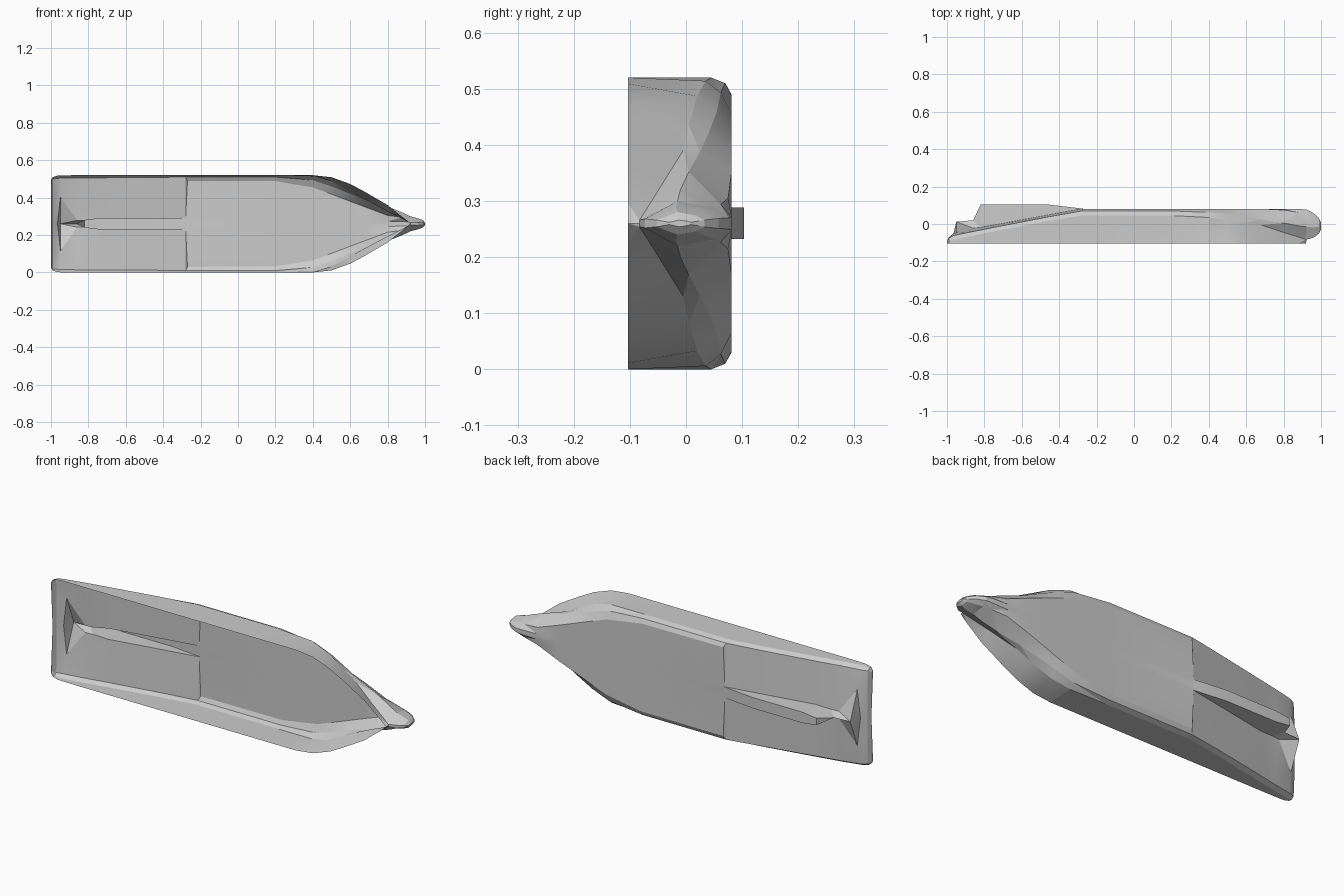
import bpy, bmesh

DECK = -0.103      # open rim of the hull, facing -y
CZ = 0.26          # centreline height

# Station: x, rim half-width, then (y, half-width) of side edge, bilge,
# bottom edge / skeg root, keel edge
STERN = [
    (-1.00, .235, (-.098, .235), (-.092, .230), (-.090, .150), (-.090, 0)),
    (-.990, .250, (-.088, .250), (-.075, .240), (-.070, .150), (-.070, 0)),
    (-.965, .258, (-.082, .257), (-.062, .243), (-.052, .150), (-.050, 0)),
    (-.950, .259, (-.080, .258), (-.058, .244), (-.046, .145), (.012, 0)),
    (-.860, .260, (-.062, .260), (-.040, .246), (-.022, .018), (.020, 0)),
    (-.820, .260, (-.054, .260), (-.032, .246), (-.018, .018), (.103, .018)),
    (-.740, .260, (-.038, .260), (-.016, .246), (-.004, .028), (.103, .028)),
    (-.450, .260, (.018, .260), (.040, .248), (.050, .028), (.103, .028)),
    (-.280, .260, (.045, .260), (.070, .250), (.081, .028), (.083, .028)),
]
BOW = [
    (-.270, .260, (.045, .260), (.070, .250), (.081, .230), (.081, .028)),
    (.200, .260, (.045, .260), (.070, .250), (.081, .228), (.081, .028)),
    (.400, .260, (.035, .254), (.062, .233), (.081, .195), (.081, .028)),
    (.500, .249, (.020, .227), (.055, .200), (.081, .158), (.081, .025)),
    (.600, .213, (.005, .175), (.040, .160), (.081, .120), (.081, .020)),
    (.680, .170, (-.005, .130), (.025, .128), (.081, .090), (.081, .018)),
    (.800, .100, (-.045, .066), (.005, .092), (.075, .045), (.081, .014)),
    (.880, .036, (-.070, .026), (-.010, .060), (.062, .034), (.081, .012)),
    (.920, .000, (-.083, .006), (-.015, .041), (.050, .028), (.077, .010)),
    (.922, .000, (-.083, .006), (-.015, .040), (.050, .028), (.077, .010)),
    (.960, .000, (-.073, .008), (-.018, .030), (.035, .022), (.058, .009)),
    (.988, .000, (-.052, .006), (-.015, .020), (.018, .014), (.033, .006)),
    (1.00, .000, (-.030, .002), (-.012, .006), (.002, .004), (.008, .002)),
]


def half_section(st):
    x, rim, *pts = st
    top = pts[0][0] if x > .921 else DECK      # bulb closes below the stem
    return [(x, y, w) for y, w in [(top, rim), *pts, (pts[-1][0], 0)]]


# Hull shell: loft each half, weld along the centreline
bm = bmesh.new()
for side in (1, -1):
    rows = [[bm.verts.new((x, y, CZ + side * w)) for x, y, w in half_section(s)]
            for s in STERN + BOW]
    for a, b in zip(rows, rows[1:]):
        for i in range(len(a) - 1):
            bm.faces.new((a[i], b[i], b[i + 1], a[i + 1]))
    bm.faces.new(rows[0])       # transom edge
    bm.faces.new(rows[-1])      # bulb tip
bmesh.ops.remove_doubles(bm, verts=bm.verts, dist=0.0005)
bmesh.ops.dissolve_degenerate(bm, edges=bm.edges, dist=0.0001)
bmesh.ops.triangulate(bm, faces=[f for f in bm.faces if len(f.verts) > 3])
bmesh.ops.recalc_face_normals(bm, faces=bm.faces)
# The large flat bottom must face outwards (+y)
if sum(f.normal.y * f.calc_area() for f in bm.faces) < 0:
    bmesh.ops.reverse_faces(bm, faces=bm.faces)

mesh = bpy.data.meshes.new("ship_hull")
bm.to_mesh(mesh)
bm.free()
hull = bpy.data.objects.new("ship_hull", mesh)
bpy.context.collection.objects.link(hull)
bpy.context.view_layer.objects.active = hull
hull.select_set(True)
bpy.ops.object.shade_smooth_by_angle(angle=0.26)
